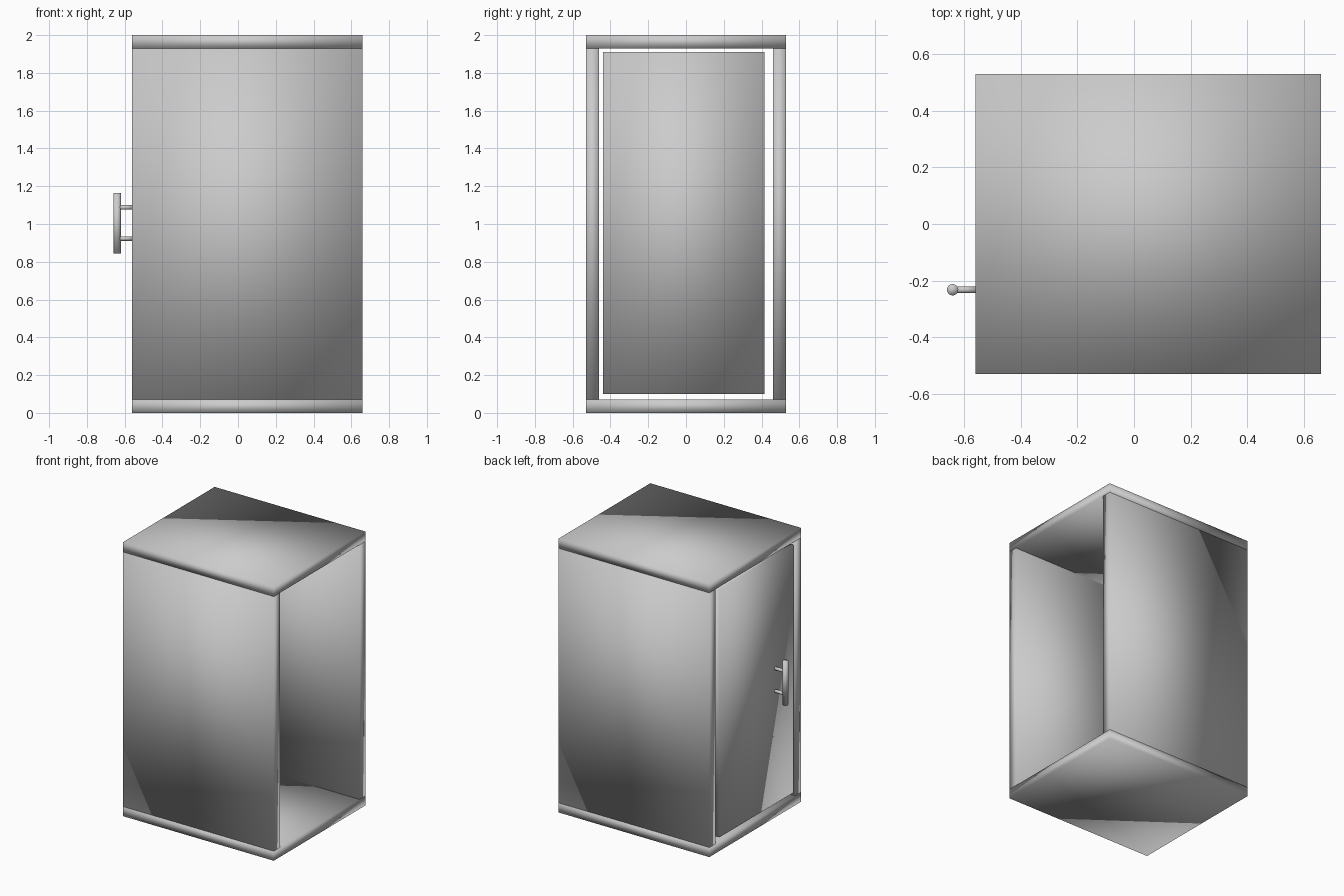
import bpy
import bmesh
from mathutils import Matrix, Vector

default_cube = bpy.data.objects.get("Cube")
if default_cube:
    bpy.data.objects.remove(default_cube, do_unlink=True)

grey = bpy.data.materials.new("light_grey")
grey.use_nodes = True
colour = (0.6, 0.6, 0.6, 1)
grey.diffuse_color = colour
grey.node_tree.nodes["Principled BSDF"].inputs["Base Color"].default_value = colour


def finish(name, bm):
    """Turn a bmesh into a smooth, grey object."""
    for face in bm.faces:
        face.smooth = True
    mesh = bpy.data.meshes.new(name)
    bm.to_mesh(mesh)
    bm.free()
    mesh.materials.append(grey)
    obj = bpy.data.objects.new(name, mesh)
    bpy.context.collection.objects.link(obj)
    return obj


def slab(name, low, high):
    """Box between two opposite corners."""
    low, high = Vector(low), Vector(high)
    bm = bmesh.new()
    bmesh.ops.create_cube(bm, size=1, matrix=Matrix.Translation((low + high) / 2)
                          @ Matrix.Diagonal((high - low).to_4d()))
    return finish(name, bm)


def rod(name, start, end, radius):
    """Round bar from one point to another."""
    start, end = Vector(start), Vector(end)
    axis = end - start
    turn = axis.to_track_quat("Z", "Y").to_matrix().to_4x4()
    bm = bmesh.new()
    bmesh.ops.create_cone(bm, cap_ends=True, segments=32, radius1=radius,
                          radius2=radius, depth=axis.length,
                          matrix=Matrix.Translation((start + end) / 2) @ turn)
    return finish(name, bm)


DOOR_X, OPEN_X = -0.56, 0.66
HALF_Y, HEIGHT, THICK = 0.53, 2.0, 0.07

# Cabinet shell, open at one end
slab("floor_panel", (DOOR_X, -HALF_Y, 0), (OPEN_X, HALF_Y, THICK))
slab("roof_panel", (DOOR_X, -HALF_Y, HEIGHT - THICK), (OPEN_X, HALF_Y, HEIGHT))
slab("front_panel", (DOOR_X, -HALF_Y, THICK),
     (OPEN_X, THICK - HALF_Y, HEIGHT - THICK))
slab("back_panel", (DOOR_X, HALF_Y - THICK, THICK),
     (OPEN_X, HALF_Y, HEIGHT - THICK))

# Door with a gap all round
slab("door", (DOOR_X, -0.44, 0.1), (DOOR_X + THICK, 0.415, 1.91))

# Door handle
HANDLE_X, HANDLE_Y = -0.64, -0.232
rod("handle_bar", (HANDLE_X, HANDLE_Y, 0.845), (HANDLE_X, HANDLE_Y, 1.165), 0.02)
for name, z in (("lower_handle_mount", 0.923), ("upper_handle_mount", 1.088)):
    rod(name, (HANDLE_X, HANDLE_Y, z), (DOOR_X + 0.01, HANDLE_Y, z), 0.012)
